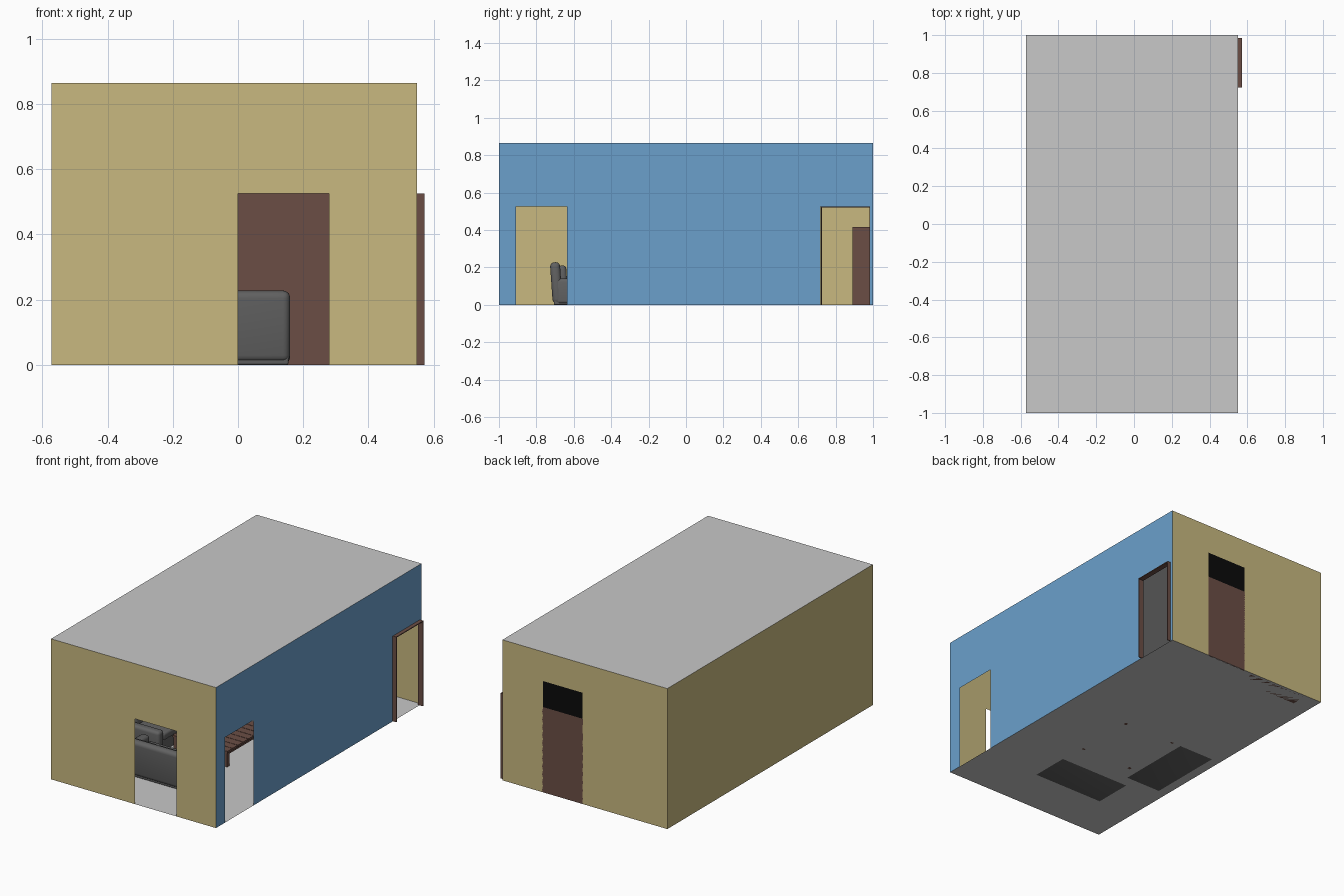
import bpy, bmesh, math
from mathutils import Matrix, Vector

if "Cube" in bpy.data.objects:
    bpy.data.objects.remove(bpy.data.objects["Cube"])


def mat(name, r, g, b):
    m = bpy.data.materials.new(name)
    m.diffuse_color = (r, g, b, 1)
    m.use_nodes = True
    m.node_tree.nodes["Principled BSDF"].inputs["Base Color"].default_value = m.diffuse_color
    return m


TAN = mat("tan_wall", 0.58, 0.485, 0.215)
BLUE = mat("blue_wall", 0.147, 0.35, 0.597)
GREY = mat("light_grey", 0.58, 0.58, 0.58)
BROWN = mat("brown_wood", 0.147, 0.076, 0.06)
SOFA = mat("sofa_grey", 0.12, 0.12, 0.12)
BLACK = mat("black_glass", 0.003, 0.003, 0.003)

X0, X1, Y0, Y1, H = -0.573, 0.55, -1.0, 1.0, 0.865
DOOR = 0.525


def finish(name, bm, material):
    me = bpy.data.meshes.new(name)
    bm.to_mesh(me)
    bm.free()
    ob = bpy.data.objects.new(name, me)
    me.materials.append(material)
    bpy.context.collection.objects.link(ob)
    return ob


def sheet(name, pts, normal, material):
    """Single flat face facing the given way."""
    bm = bmesh.new()
    f = bm.faces.new([bm.verts.new(p) for p in pts])
    f.normal_update()
    if f.normal.dot(Vector(normal)) < 0:
        f.normal_flip()
    bmesh.ops.triangulate(bm, faces=[f])
    return finish(name, bm, material)


def outline(a, b, holes):
    """Wall outline from a to b with doorways (start, end, height)."""
    pts = [(a, 0)]
    for s, e, h in holes:
        pts += [(s, 0), (s, h), (e, h), (e, 0)]
    return pts + [(b, 0), (b, H), (a, H)]


def box(name, lo, hi, material, bevel=0.0, matrix=None):
    lo, hi = Vector(lo), Vector(hi)
    bm = bmesh.new()
    bmesh.ops.create_cube(bm, size=1)
    bmesh.ops.scale(bm, vec=hi - lo, verts=bm.verts)
    bmesh.ops.translate(bm, vec=(lo + hi) / 2, verts=bm.verts)
    if bevel:
        bmesh.ops.bevel(bm, geom=bm.edges[:], offset=bevel, segments=4,
                        profile=0.5, affect='EDGES')
    if matrix:
        bm.transform(matrix)
    ob = finish(name, bm, material)
    if bevel:
        bpy.ops.object.select_all(action='DESELECT')
        ob.select_set(True)
        bpy.context.view_layer.objects.active = ob
        bpy.ops.object.shade_smooth_by_angle(angle=math.radians(40))
    return ob


# room shell
for name, z, n in (("floor", 0, -1), ("ceiling", H, 1)):
    sheet(name, [(X0, Y0, z), (X1, Y0, z), (X1, Y1, z), (X0, Y1, z)], (0, 0, n), GREY)
sheet("front_wall", [(x, Y0, z) for x, z in outline(X0, X1, [(0, 0.28, DOOR)])],
      (0, -1, 0), TAN)
sheet("back_wall", [(x, Y1, z) for x, z in outline(X0, X1, [(0.005, 0.275, 0.685)])],
      (0, 1, 0), TAN)
sheet("left_wall", [(X0, y, z) for y, z in outline(Y0, Y1, [])], (-1, 0, 0), TAN)
sheet("right_wall", [(X1, y, z) for y, z in
                     outline(Y0, Y1, [(-0.91, -0.635, DOOR), (0.72, 0.985, DOOR)])],
      (1, 0, 0), BLUE)

# back door with dark pane above
box("back_door", (0.0, 0.992, 0), (0.28, 1.0, DOOR), BROWN)
box("door_top_pane", (0.005, 0.994, DOOR), (0.275, 1.0, 0.685), BLACK)

# side door frame
for i, y in enumerate((0.722, 0.980)):
    box(f"frame_post_{i}", (0.54, y, 0), (0.573, y + 0.005, DOOR), BROWN)
box("frame_head", (0.54, 0.722, DOOR - 0.005), (0.573, 0.985, DOOR), BROWN)


# sofas: local back at y = 0, facing +y, centred on x
def sofa(name, width, depth, place):
    w, arm = width / 2, 0.055
    def part(n, lo, hi, bev, m=None):
        box(f"{name}_{n}", lo, hi, SOFA, bev, place @ (m or Matrix()))
    part("base", (-w + 0.005, 0.02, 0), (w - 0.005, depth - 0.01, 0.07), 0.006)
    lean = Matrix.Rotation(math.radians(4), 4, 'X')
    part("backrest", (-w, 0.015, 0.006), (w, 0.068, 0.225), 0.022, lean)
    for s in (-1, 1):
        a, b = sorted((s * w, s * (w - arm)))
        part("arm", (a, 0.03, 0.005), (b, depth, 0.14), 0.018)
        a, b = sorted((0, s * (w - arm)))
        part("seat_cushion", (a, 0.05, 0.065), (b, depth - 0.005, 0.11), 0.014)
        part("back_cushion", (a, 0.055, 0.10), (b, 0.10, 0.205), 0.018, lean)


sofa("front_sofa", 0.5, 0.28, Matrix.Translation((-0.09, -0.727, 0)))
sofa("side_sofa", 0.5, 0.28,
     Matrix.Translation((-0.54, -0.15, 0)) @ Matrix.Rotation(-math.pi / 2, 4, 'Z'))

# slatted low table
TX0, TX1, TY0, TY1 = -0.23, 0.145, -0.31, 0.10
N = 8
for i in range(N):
    d = (TY1 - TY0) / N
    box(f"table_plank_{i}", (TX0, TY0 + i * d, 0.088),
        (TX1, TY0 + (i + 1) * d - 0.003, 0.10), BROWN)
for x in (TX0 + 0.005, TX1 - 0.025):
    box("table_rail", (x, TY0 + 0.005, 0.075), (x + 0.02, TY1 - 0.008, 0.088), BROWN)
    for y in (TY0 + 0.005, TY1 - 0.028):
        box("table_leg", (x, y, 0), (x + 0.02, y + 0.02, 0.075), BROWN)

# bookcase against the back wall
BX0, BX1, BY0, BY1, BH = -0.46, -0.06, 0.89, 0.985, 0.415
box("bookcase_back", (BX0, BY1 - 0.006, 0), (BX1, BY1, BH), BROWN)
for k in range(5):
    z = k * (BH - 0.01) / 4
    box(f"bookcase_shelf_{k}", (BX0, BY0, z), (BX1, BY1 - 0.006, z + 0.01), BROWN)
    if k < 4:
        for x in (BX0, BX1 - 0.01):
            box("bookcase_side", (x, BY0, z + 0.01),
                (x + 0.01, BY1 - 0.006, z + (BH - 0.01) / 4), BROWN)
